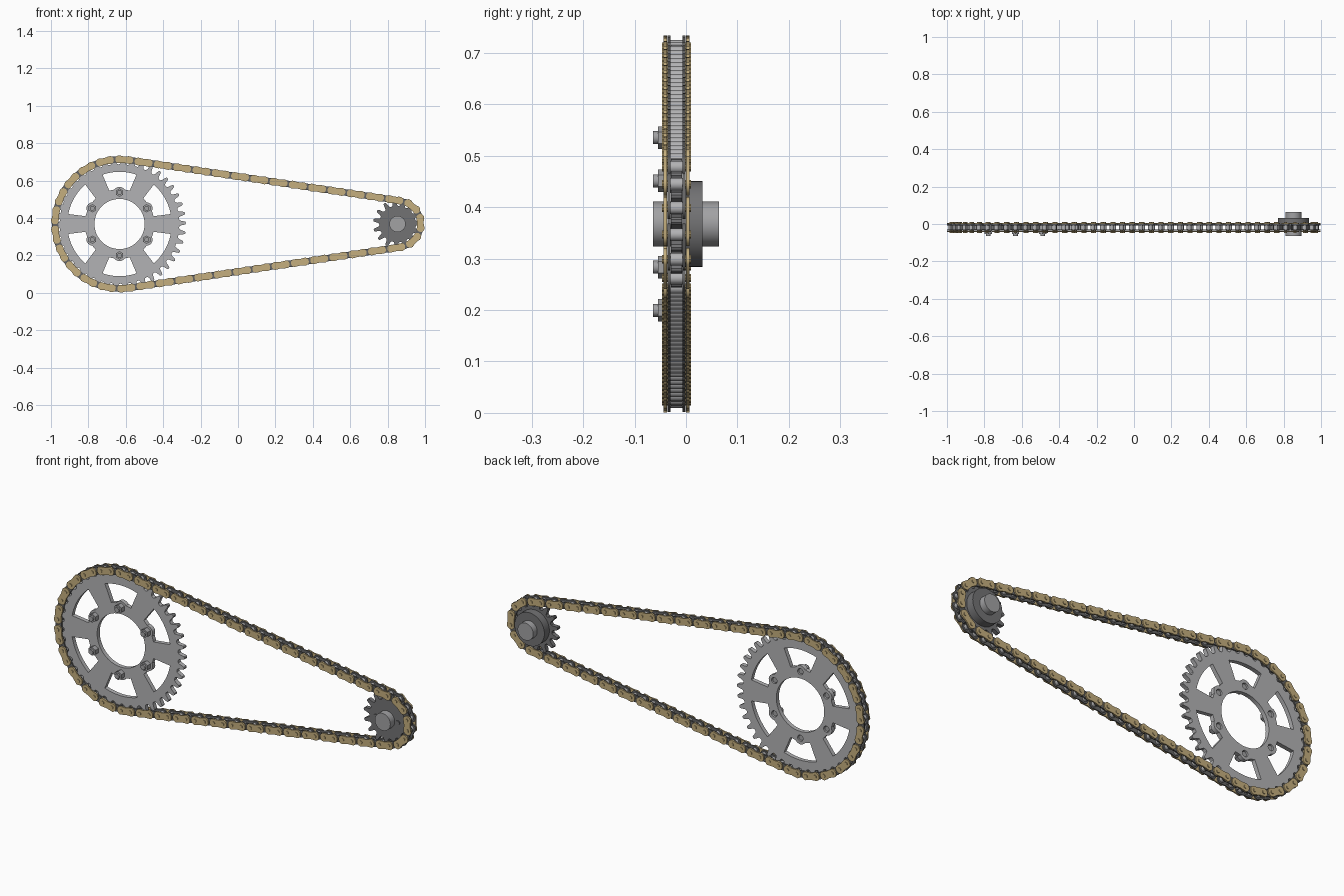
import bpy, bmesh, math
from math import sin, cos, pi, sqrt, asin, atan2

if "Cube" in bpy.data.objects:
    bpy.data.objects.remove(bpy.data.objects["Cube"])

YC = -0.0185                      # mid plane of chain and sprockets
BX, SX, CZ = -0.6335, 0.853, 0.3675
R, r = 0.3455, 0.125              # pitch radii
LINKS, BIG_T, SMALL_T = 86, 42, 15


def mat(name, c):
    m = bpy.data.materials.new(name)
    m.diffuse_color = (*c, 1)
    m.use_nodes = True
    m.node_tree.nodes["Principled BSDF"].inputs["Base Color"].default_value = m.diffuse_color
    return m


GOLD = mat("gold", (0.56, 0.43, 0.21))
DARK = mat("dark_link_steel", (0.13, 0.13, 0.13))
LIGHT = mat("light_steel", (0.45, 0.45, 0.46))
STEEL = mat("mid_steel", (0.36, 0.36, 0.37))
GREY = mat("dark_grey_steel", (0.17, 0.17, 0.175))


def finish(ob, m):
    ob.data.materials.clear()
    ob.data.materials.append(m)
    bpy.ops.object.select_all(action='DESELECT')
    ob.select_set(True)
    bpy.context.view_layer.objects.active = ob
    bpy.ops.object.shade_smooth_by_angle(angle=math.radians(35))


def prism(bm, pts, y0, y1):
    """Extrude an xz outline (counter-clockwise from the front) from y0 to y1."""
    f = [bm.verts.new((x, y0, z)) for x, z in pts]
    b = [bm.verts.new((x, y1, z)) for x, z in pts]
    bm.faces.new(f)
    bm.faces.new(b[::-1])
    n = len(pts)
    for i in range(n):
        j = (i + 1) % n
        bm.faces.new((f[j], f[i], b[i], b[j]))


def circle(x, z, rad, n=24, start=0.0):
    return [(x + rad * cos(start + 2 * pi * i / n), z + rad * sin(start + 2 * pi * i / n)) for i in range(n)]


def mesh_part(name, m, prisms):
    bm = bmesh.new()
    for p in prisms:
        prism(bm, *p)
    bmesh.ops.recalc_face_normals(bm, faces=bm.faces)
    me = bpy.data.meshes.new(name)
    bm.to_mesh(me)
    bm.free()
    ob = bpy.data.objects.new(name, me)
    bpy.context.collection.objects.link(ob)
    finish(ob, m)


def sheet_part(name, m, outlines, cx, half):
    """Flat plate with holes: filled 2D curve, extruded and stood upright."""
    cu = bpy.data.curves.new(name, 'CURVE')
    cu.dimensions, cu.fill_mode, cu.extrude = '2D', 'BOTH', half
    for pts in outlines:
        s = cu.splines.new('POLY')
        s.points.add(len(pts) - 1)
        for p, (x, z) in zip(s.points, pts):
            p.co = (x, z, 0, 1)
        s.use_cyclic_u = True
    ob = bpy.data.objects.new(name, cu)
    bpy.context.collection.objects.link(ob)
    ob.location = (cx, YC, CZ)
    ob.rotation_euler = (pi / 2, 0, 0)
    bpy.ops.object.select_all(action='DESELECT')
    ob.select_set(True)
    bpy.context.view_layer.objects.active = ob
    bpy.ops.object.convert(target='MESH')
    finish(bpy.context.view_layer.objects.active, m)


def teeth(n, root, tip, phase):
    half = [(0, root), (.16, root + .002), (.25, root + .010), (.31, tip - .012), (.37, tip - .003), (.45, tip)]
    period = [(-f, q) for f, q in half[:0:-1]] + half
    return [(q * cos(phase + (i + f) * 2 * pi / n), q * sin(phase + (i + f) * 2 * pi / n))
            for i in range(n) for f, q in period]


# Chain path: two tangent runs and two wraps, sampled at even spacing
D = SX - BX
a = asin((R - r) / D)
T = sqrt(D * D - (R - r) ** 2)
up = pi / 2 - a                               # tangent point angle
wrap_b, wrap_s = R * (pi + 2 * a), r * (pi - 2 * a)
LENGTH = 2 * T + wrap_b + wrap_s


def path(s):
    if s < T:                                 # upper run, left to right
        return (BX + R * cos(up) + s * cos(-a), CZ + R * sin(up) + s * sin(-a))
    s -= T
    if s < wrap_s:
        t = up - s / r
        return (SX + r * cos(t), CZ + r * sin(t))
    s -= wrap_s
    if s < T:                                 # lower run, right to left
        return (SX + r * cos(up) - s * cos(a), CZ - r * sin(up) - s * sin(a))
    t = -up - (s - T) / R
    return (BX + R * cos(t), CZ + R * sin(t))


pins = [path(LENGTH * i / LINKS) for i in range(LINKS)]


def link_outline(p, q, rad, waist):
    """Figure-eight plate around two pins."""
    dx, dz = q[0] - p[0], q[1] - p[1]
    L, t = math.hypot(dx, dz), atan2(dz, dx)
    arc = [math.radians(-72 + 18 * i) for i in range(9)]
    loc = [(L / 2 + rad * cos(k), rad * sin(k)) for k in arc] + [(0, waist)]
    loc += [(-x, -z) for x, z in loc]
    mx, mz = (p[0] + q[0]) / 2, (p[1] + q[1]) / 2
    return [(mx + x * cos(t) - z * sin(t), mz + x * sin(t) + z * cos(t)) for x, z in loc]


outer, inner = [], []
for i in range(LINKS):
    p, q = pins[i], pins[(i + 1) % LINKS]
    group, y0, y1, rad = (outer, .0185, .025, .022) if i % 2 else (inner, .0115, .0175, .0215)
    shape = link_outline(p, q, rad, rad * .78)
    group += [(shape, YC - y1, YC - y0), (shape, YC + y0, YC + y1)]
mesh_part("chain_outer_plates", GOLD, outer)
mesh_part("chain_inner_plates", DARK, inner)
mesh_part("chain_rollers", LIGHT, [(circle(x, z, .0125, 14), YC - .0115, YC + .0115) for x, z in pins])
mesh_part("chain_pins", GOLD, [(circle(x, z, .0085, 10), YC - .0285, YC + .0285) for x, z in pins])

# Large sprocket: teeth, centre hole, six windows and bolt holes
near = min(pins, key=lambda p: p[0])
phase = atan2(near[1] - CZ, near[0] - BX)
BOLT_R = 0.168
bolts = [pi / 6 + k * pi / 3 for k in range(6)]


def window(mid):
    pts = []
    for i in range(13):                       # outer arc
        t = math.radians(-19 + 38 * i / 12)
        pts.append((0.279, t))
    for i in range(17):                       # inner edge swelling round the bolt boss
        t = math.radians(17 - 34 * i / 16)
        h = 0.031 ** 2 - (BOLT_R * sin(t)) ** 2
        pts.append((max(0.186, BOLT_R * cos(t) + sqrt(h)) if h > 0 else 0.186, t))
    return [(q * cos(mid + t), q * sin(mid + t)) for q, t in pts]


sheet_part("large_sprocket", LIGHT,
           [teeth(BIG_T, 0.319, 0.355, phase), circle(0, 0, 0.134, 64)]
           + [window(t) for t in bolts]
           + [circle(BOLT_R * cos(t), BOLT_R * sin(t), .0155, 20) for t in bolts], BX, .0105)

spots = [(BX + BOLT_R * cos(t), CZ + BOLT_R * sin(t)) for t in bolts]
mesh_part("sprocket_nuts", STEEL, [(circle(x, z, .022, 6, pi / 6), -.054, -.029) for x, z in spots])
mesh_part("sprocket_studs", STEEL, [(circle(x, z, .0125, 20), -.064, -.014) for x, z in spots])

# Small sprocket with rear flange, shaft and retaining bolts
near = max(pins, key=lambda p: p[0])
phase = atan2(near[1] - CZ, near[0] - SX)
sheet_part("small_sprocket", GREY, [teeth(SMALL_T, 0.097, 0.131, phase)], SX, .0105)
mesh_part("rear_flange", GREY, [(circle(SX, CZ, .0835, 48), -.009, .032)])
mesh_part("output_shaft", STEEL, [(circle(SX, CZ, .0435, 40), -.064, .064)])
mesh_part("retaining_bolts", GREY, [(circle(SX + s * .062, CZ, .011, 16), -.034, -.028) for s in (-1, 1)])
